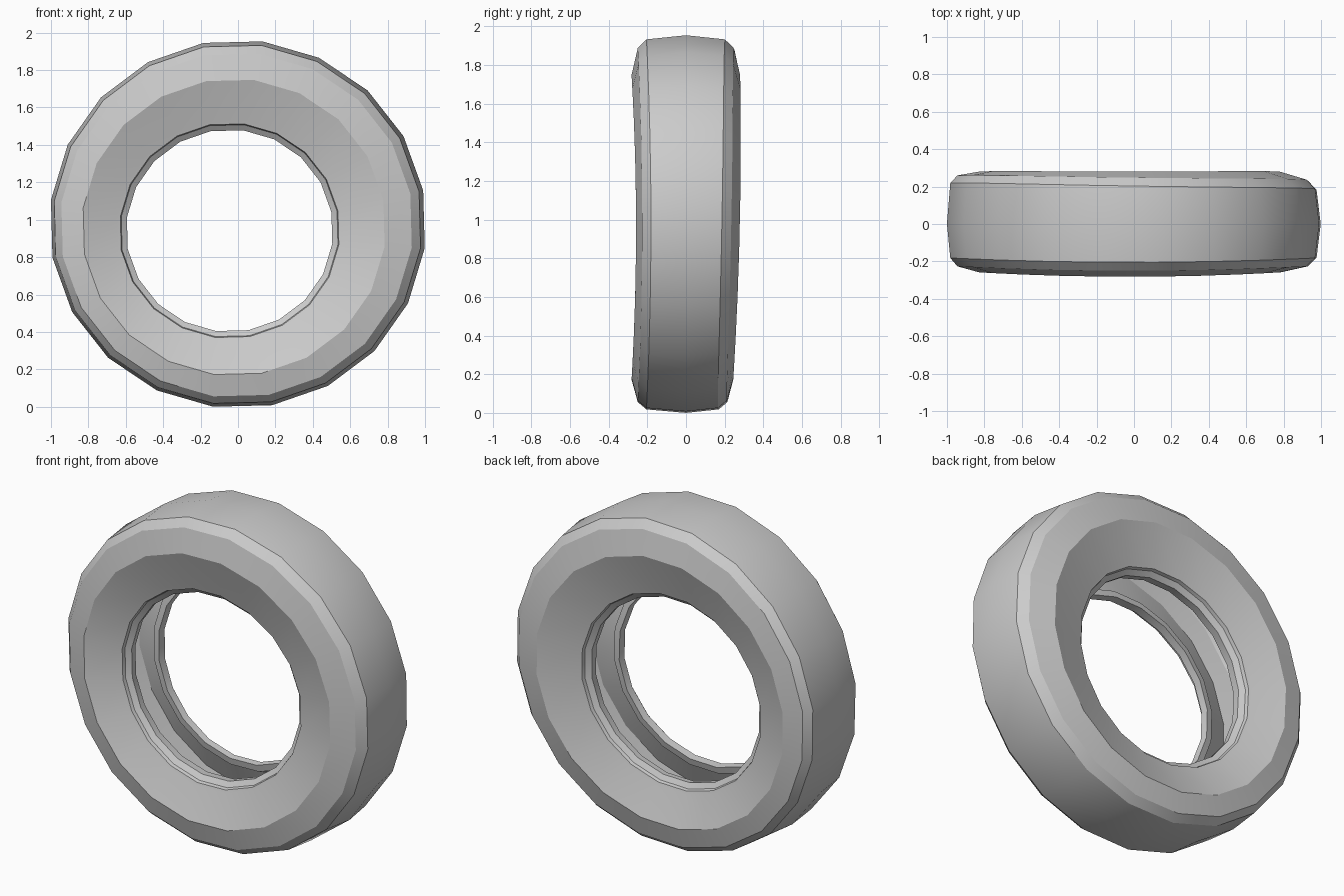
import bpy, bmesh
from math import cos, sin, radians, pi

if "Cube" in bpy.data.objects:
    bpy.data.objects.remove(bpy.data.objects["Cube"])

SIDES = 20
PHASE = radians(-7.5)
CENTRE_Z = 0.98

# Closed cross-section (radius, y): front bead -> tread -> back bead -> inner lining
half_out = [(0.545, 0.155), (0.575, 0.175), (0.58, 0.195), (0.597, 0.2),
            (0.80, 0.27), (0.93, 0.238), (0.972, 0.193)]
half_in = [(0.955, 0.178), (0.915, 0.222), (0.80, 0.25),
           (0.61, 0.175), (0.59, 0.12), (0.55, 0.11)]
profile = [(r, -y) for r, y in half_out] + [(0.992, 0.0)] + half_out[::-1]
profile += half_in[::-1] + [(0.975, 0.0)] + [(r, -y) for r, y in half_in]


def place(r, y, a):
    """Ring point with the slight sag and warp of a worn tyre."""
    t = min(1.0, (1.0 - r) / 0.41)          # 0 at tread, 1 at bead
    x = r * cos(a) * 1.016 - 0.045 * t
    z = r * sin(a) * 0.993 - 0.036 * t + CENTRE_Z
    w = min(1.0, abs(y) / 0.18)
    if y < 0:
        y += w * 0.012 * cos(2 * a)
    else:
        y += w * (0.018 * sin(a) - 0.018 * cos(a) * max(0, (r - 0.8) / 0.2)
                  + 0.008 * cos(2 * a))
    return x, y, z


# Tyre shell lathed round the y axis
bm = bmesh.new()
rings = []
for i in range(SIDES):
    a = PHASE + 2 * pi * i / SIDES
    rings.append([bm.verts.new(place(r, y, a)) for r, y in profile])
n = len(profile)
for i in range(SIDES):
    p, q = rings[i], rings[(i + 1) % SIDES]
    for j in range(n):
        k = (j + 1) % n
        bm.faces.new((p[j], p[k], q[k], q[j]))
bmesh.ops.recalc_face_normals(bm, faces=bm.faces)

# Stand the tyre on the ground
low = min(v.co.z for v in bm.verts)
bmesh.ops.translate(bm, verts=bm.verts, vec=(0, 0, -low))

mesh = bpy.data.meshes.new("tyre")
bm.to_mesh(mesh)
bm.free()
tyre = bpy.data.objects.new("tyre", mesh)
bpy.context.collection.objects.link(tyre)
bpy.context.view_layer.objects.active = tyre
tyre.select_set(True)
bpy.ops.object.shade_smooth_by_angle(angle=radians(24))
